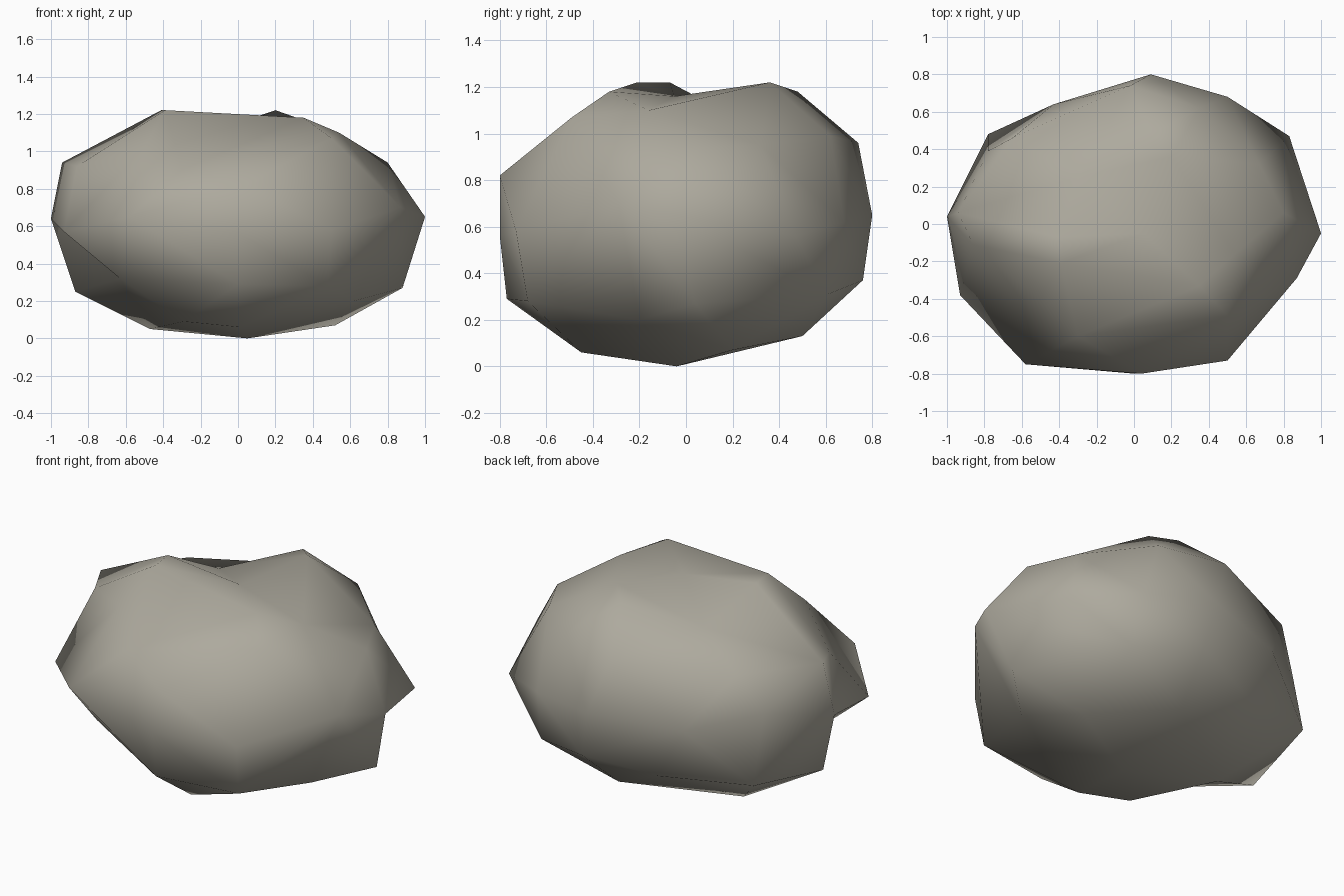
import bpy
import bmesh
from mathutils import Vector

cube = bpy.data.objects.get("Cube")
if cube:
    bpy.data.objects.remove(cube, do_unlink=True)

# Stone colour
stone = bpy.data.materials.new("warm_grey_stone")
stone.use_nodes = True
colour = (0.42, 0.40, 0.34, 1)
stone.diffuse_color = colour
shader = stone.node_tree.nodes["Principled BSDF"]
shader.inputs["Base Color"].default_value = colour
shader.inputs["Roughness"].default_value = 0.9

# Corners of the boulder, from the dented top down to the foot
dent, peak, ridge = (.05, -.05, 1.16), (.2, .36, 1.22), (-.39, -.21, 1.22)
front_slope, back_slope = (-.5, -.4, 1.02), (.35, .62, .99)
left_tip, right_tip = (1, -.05, .65), (-1, .04, .64)
left_hollow, right_hollow = (.52, .61, .31), (-.63, -.42, .32)
right_foot = (-.47, .13, .05)

crown = [dent, peak, ridge, (.54, -.16, 1.1), (.09, .48, 1.18),
         (-.3, .25, 1.05), (-.41, -.07, 1.22), (.35, -.33, 1.18)]
shoulder = [front_slope, back_slope, (.8, .06, .94), (.67, .32, .95),
            (-.02, .74, .96), (-.65, .46, .94), (-.94, .06, .94),
            (-.86, -.11, .92), (-.3, -.6, .9), (.04, -.8, .82),
            (.5, -.49, 1.07)]
girth = [left_tip, right_tip, (.83, .47, .56), (.5, .68, .62), (.09, .8, .65),
         (-.43, .64, .62), (-.78, .39, .72), (-.93, -.38, .57),
         (-.58, -.75, .65), (0, -.8, .56), (.5, -.73, .58), (.87, -.29, .7)]
underside = [left_hollow, right_hollow, (.88, .04, .27), (.15, .76, .37),
             (-.25, .62, .3), (-.78, .48, .33), (-.87, -.04, .25),
             (0, -.77, .29), (.48, -.68, .28)]
foot = [right_foot, (.62, -.2, .2), (.52, .2, .07), (.09, .5, .13),
        (-.29, -.38, .09), (.01, -.45, .06), (.05, -.04, 0)]

# Creases that dent the shell inwards, or ridges that must stay
creases = [(dent, front_slope), (dent, ridge), (dent, peak),
           (peak, back_slope), (left_tip, left_hollow),
           (right_tip, right_hollow), (right_foot, right_hollow)]


def crease(bm, a, b):
    """Turn the edge that crosses between corners a and b so it joins them."""
    for edge in bm.edges:
        across = {v for f in edge.link_faces for v in f.verts} - set(edge.verts)
        if across == {a, b}:
            bmesh.utils.edge_rotate(edge, True)
            return


def wrap(bm, corners):
    """Join corners by their direction from the core, then set their depth."""
    placed = {}
    for corner in corners:
        x, y, z = corner
        direction = Vector((x, y / .8, (z - .6) / .6))
        placed[corner] = bm.verts.new(direction.normalized())
    bmesh.ops.convex_hull(bm, input=bm.verts)
    for start, end in creases:
        crease(bm, placed[start], placed[end])
    bmesh.ops.recalc_face_normals(bm, faces=bm.faces)
    for corner, vert in placed.items():
        vert.co = corner


# Boulder: one closed shell with dents and overhangs
bm = bmesh.new()
wrap(bm, crown + shoulder + girth + underside + foot)
for face in bm.faces:
    face.smooth = True

mesh = bpy.data.meshes.new("boulder")
bm.to_mesh(mesh)
bm.free()
mesh.materials.append(stone)
boulder = bpy.data.objects.new("boulder", mesh)
bpy.context.collection.objects.link(boulder)
